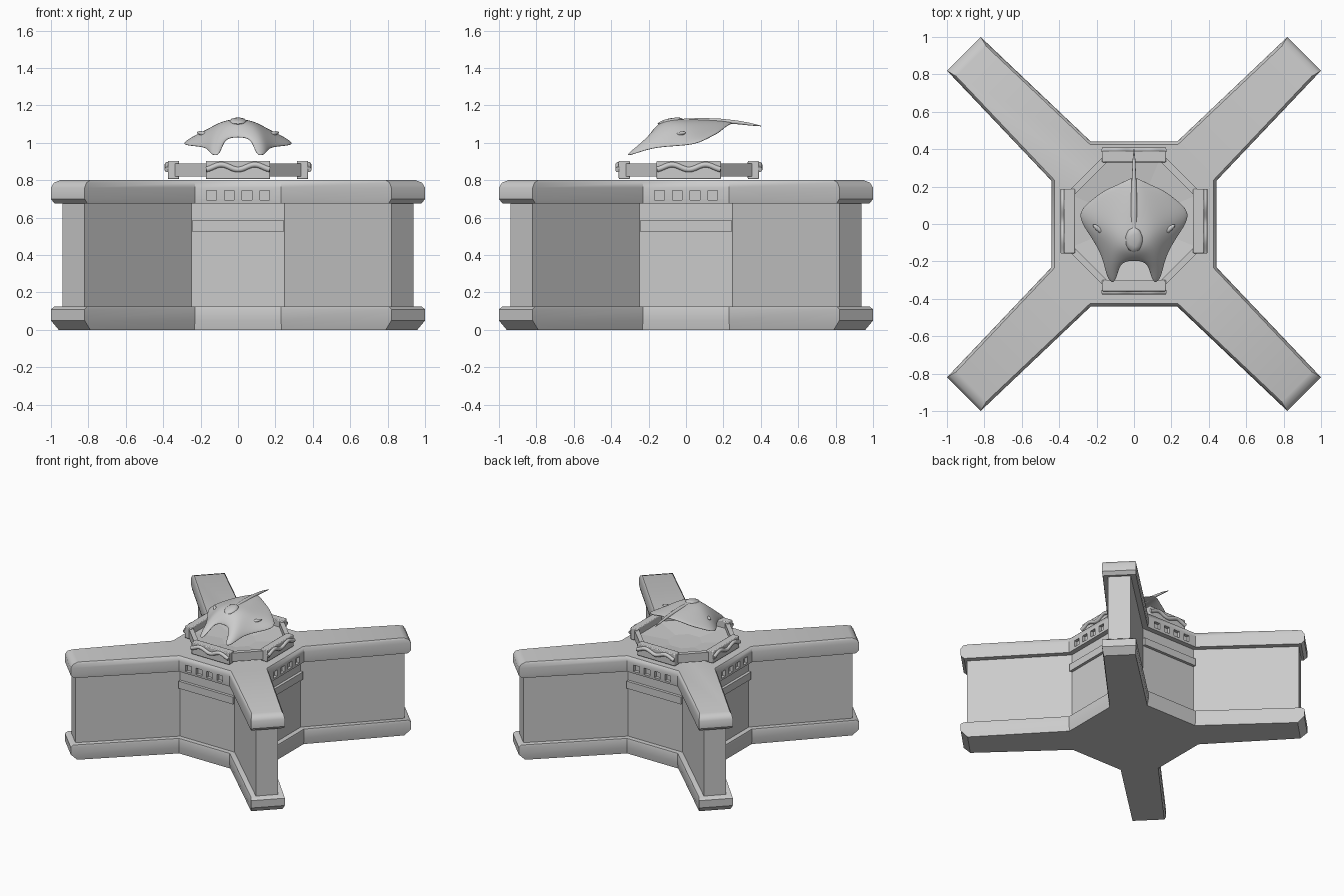
import bpy, bmesh, math
from mathutils import Matrix, Vector

if "Cube" in bpy.data.objects:
    bpy.data.objects.remove(bpy.data.objects["Cube"], do_unlink=True)

grey = bpy.data.materials.new("pale_grey")
grey.use_nodes = True
grey.diffuse_color = (0.6, 0.6, 0.6, 1)
grey.node_tree.nodes["Principled BSDF"].inputs["Base Color"].default_value = (0.6, 0.6, 0.6, 1)


def add(name, data):
    ob = bpy.data.objects.new(name, data)
    bpy.context.collection.objects.link(ob)
    data.materials.append(grey)
    return ob


def activate(ob):
    bpy.ops.object.select_all(action='DESELECT')
    ob.select_set(True)
    bpy.context.view_layer.objects.active = ob


def smooth(ob, angle=40):
    activate(ob)
    bpy.ops.object.shade_smooth_by_angle(angle=math.radians(angle))


def mesh_object(name, bm):
    bmesh.ops.recalc_face_normals(bm, faces=bm.faces[:])
    me = bpy.data.meshes.new(name)
    bm.to_mesh(me)
    bm.free()
    return add(name, me)


def loft(name, rings, cap=True, close=False):
    """Skin a stack of closed rings."""
    bm = bmesh.new()
    vs = [[bm.verts.new(p) for p in ring] for ring in rings]
    n = len(vs[0])
    pairs = list(zip(vs, vs[1:])) + ([(vs[-1], vs[0])] if close else [])
    for a, b in pairs:
        for i in range(n):
            j = (i + 1) % n
            bm.faces.new((a[i], a[j], b[j], b[i]))
    if cap:
        bm.faces.new(vs[0])
        bm.faces.new(vs[-1])
    return mesh_object(name, bm)


def add_box(bm, centre, size, turn=Matrix()):
    m = turn @ Matrix.Translation(centre) @ Matrix.Diagonal((*size, 1))
    bmesh.ops.create_cube(bm, size=1, matrix=m)


def cross(z, tip=0, inset=0):
    """Four-armed floor plan; tip shortens the arms, inset narrows everything."""
    d, t = inset, tip
    quarter = [(0.44 - d, 0.23 + 0.41 * d), (1 - 1.41 * d - t, 0.82 - t),
               (0.82 - t, 1 - 1.41 * d - t), (0.23 + 0.41 * d, 0.44 - d)]
    pts = []
    for k in range(4):
        turn = Matrix.Rotation(k * math.pi / 2, 3, 'Z')
        pts += [turn @ Vector((x, y, z)) for x, y in quarter]
    return pts


QUARTERS = [Matrix.Rotation(k * math.pi / 2, 4, 'Z') for k in range(4)]

# Building: lower slab, recessed walls, upper slab
lower = loft("lower_slab", [cross(0, 0.03, 0.008), cross(0.05), cross(0.11),
                            cross(0.125, 0.012, 0.004)])
walls = loft("walls", [cross(0.1, 0, 0.043), cross(0.7, 0, 0.043)])
upper = loft("upper_slab", [cross(0.675, 0.015, 0.003), cross(0.7), cross(0.76),
                            cross(0.787, 0.01, 0.004), cross(0.8, 0.03, 0.014)])

# Window recesses cut into the upper slab
bm = bmesh.new()
for turn in QUARTERS:
    for i in range(4):
        add_box(bm, (-0.142 + i * 0.095, -0.44, 0.72), (0.052, 0.05, 0.052), turn)
cutter = mesh_object("window_cutter", bm)
cutter.hide_render = True
cut = upper.modifiers.new("windows", 'BOOLEAN')
cut.object = cutter
cut.solver = 'EXACT'
activate(upper)
bpy.ops.object.modifier_apply(modifier=cut.name)
bpy.data.objects.remove(cutter, do_unlink=True)
for ob in (lower, walls, upper):
    smooth(ob)

# Ledges under the windows
bm = bmesh.new()
for turn in QUARTERS:
    add_box(bm, (0, -0.4, 0.556), (0.494, 0.04, 0.06), turn)
mesh_object("ledges", bm)

# Octagonal crown on the roof
CENTRE = Matrix.Translation((0, 0.015, 0))


def octagon(apothem, z):
    r = apothem / math.cos(math.pi / 8)
    return [CENTRE @ Vector((r * math.cos(a), r * math.sin(a), z))
            for a in (math.pi / 8 + k * math.pi / 4 for k in range(8))]


loft("crown_ring", [octagon(0.36, 0.82), octagon(0.36, 0.89),
                    octagon(0.325, 0.89), octagon(0.325, 0.82)], cap=False, close=True)
loft("crown_floor", [octagon(0.33, 0.85), octagon(0.12, 0.825)], cap=False)
floor_cap = loft("crown_floor_centre", [octagon(0.12, 0.81), octagon(0.12, 0.825)])

# Crown panels with raised rims
bm = bmesh.new()
for turn in QUARTERS:
    add_box(bm, (0, -0.345, 0.855), (0.344, 0.06, 0.098), CENTRE @ turn)
panels = mesh_object("crown_panels", bm)
bev = panels.modifiers.new("soft_edges", 'BEVEL')
bev.width = 0.006
bev.segments = 2
smooth(panels)


def tube(name, paths, depth):
    """Round tube along (point, radius) paths."""
    cu = bpy.data.curves.new(name, 'CURVE')
    cu.dimensions = '3D'
    cu.bevel_depth = depth
    cu.bevel_resolution = 3
    cu.use_fill_caps = True
    for path in paths:
        sp = cu.splines.new('POLY')
        sp.use_smooth = True
        sp.points.add(len(path) - 1)
        for p, (co, r) in zip(sp.points, path):
            p.co = (*co, 1)
            p.radius = r
    return add(name, cu)


# Wave mouldings on the panels
waves = []
for turn in QUARTERS:
    xs = [-0.17 + 0.34 * i / 32 for i in range(33)]
    waves.append([(CENTRE @ turn @ Vector((x, -0.378, 0.87 - 0.013 * math.cos(x * 35))), 1)
                  for x in xs])
tube("wave_mouldings", waves, 0.015)

# Ray-shaped shell: half rows from spine to rim, front to back
rows = [
    [(0, -.2, 1.035), (.065, -.21, 1.03), (.085, -.26, .98), (.105, -.335, .935)],
    [(0, -.17, 1.085), (.07, -.17, 1.07), (.12, -.22, 1.02), (.15, -.3, .94)],
    [(0, -.13, 1.12), (.08, -.12, 1.11), (.14, -.15, 1.05), (.17, -.19, .975)],
    [(0, -.06, 1.13), (.09, -.05, 1.12), (.16, -.06, 1.07), (.23, -.08, .985)],
    [(0, .02, 1.13), (.09, .02, 1.115), (.19, .02, 1.06), (.325, .05, .995)],
    [(0, .12, 1.13), (.08, .1, 1.11), (.17, .1, 1.07), (.24, .125, 1.035)],
    [(0, .26, 1.115), (.04, .24, 1.108), (.1, .21, 1.09), (.165, .18, 1.065)],
]
bm = bmesh.new()
grid = [[bm.verts.new(p) for p in row] for row in rows]
for a, b in zip(grid, grid[1:]):
    for i in range(len(a) - 1):
        bm.faces.new((a[i], a[i + 1], b[i + 1], b[i]))
shell = mesh_object("ray_shell", bm)
if shell.data.polygons[0].normal.z < 0:
    shell.data.flip_normals()
mirror = shell.modifiers.new("mirror", 'MIRROR')
mirror.use_clip = True
thick = shell.modifiers.new("thickness", 'SOLIDIFY')
thick.thickness = 0.018
thick.offset = -1
sub = shell.modifiers.new("round", 'SUBSURF')
sub.levels = sub.render_levels = 3
smooth(shell, 60)

# Tail along the spine
tail = [((0, -0.02, 1.112), 0.9), ((0, 0.08, 1.115), 1), ((0, 0.18, 1.115), 0.8),
        ((0, 0.27, 1.11), 0.55), ((0, 0.34, 1.1), 0.4), ((0, 0.4, 1.09), 0.1)]
tube("ray_tail", [tail], 0.019)

# Crest gem and brow ridges
def lump(name, spots):
    bm = bmesh.new()
    for centre, size, spin in spots:
        m = (Matrix.Translation(centre) @ Matrix.Rotation(spin, 4, 'Z')
             @ Matrix.Rotation(0.2, 4, 'X') @ Matrix.Diagonal((*size, 1)))
        bmesh.ops.create_icosphere(bm, subdivisions=2, radius=1, matrix=m)
    smooth(mesh_object(name, bm), 60)


lump("crest", [((0, -0.085, 1.115), (0.048, 0.068, 0.016), 0)])
lump("brow_ridges", [((s * 0.185, -0.03, 1.048), (0.014, 0.045, 0.012), s * -0.9)
                     for s in (-1, 1)])
